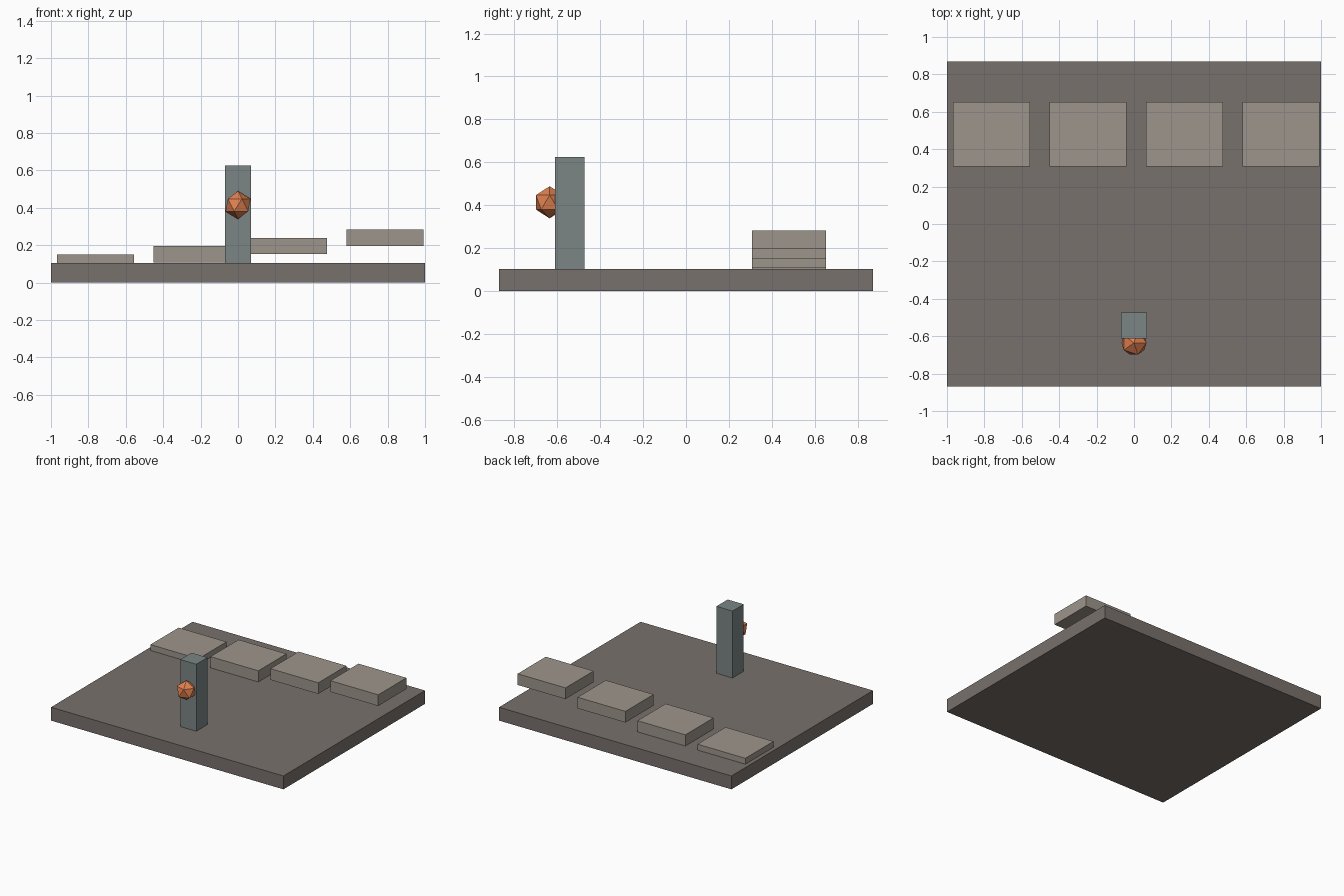
import bpy

if "Cube" in bpy.data.objects:
    bpy.data.objects.remove(bpy.data.objects["Cube"])

def material(name, color):
    m = bpy.data.materials.new(name)
    m.diffuse_color = (*color, 1)
    m.use_nodes = True
    m.node_tree.nodes["Principled BSDF"].inputs["Base Color"].default_value = m.diffuse_color
    return m

stone = material("dark_stone", (0.19, 0.165, 0.15))
slab = material("light_stone", (0.34, 0.30, 0.26))
slate = material("slate", (0.20, 0.235, 0.235))
orange = material("orange", (0.75, 0.22, 0.08))

def box(name, x, y, z, mat):
    """Box from (min, max) ranges on each axis."""
    r = (x, y, z)
    bpy.ops.mesh.primitive_cube_add(size=1, location=[(a + b) / 2 for a, b in r])
    o = bpy.context.object
    o.name = name
    o.scale = [b - a for a, b in r]
    bpy.ops.object.transform_apply(location=False, rotation=False, scale=True)
    o.data.materials.append(mat)
    return o

# Ground plate
box("base_plate", (-1, 1), (-0.87, 0.87), (0, 0.104), stone)

# Four rising steps
for i in range(4):
    cx = -0.762 + 0.516 * i
    top = 0.150 + 0.0445 * i
    box(f"step_{i + 1}", (cx - 0.206, cx + 0.206), (0.307, 0.653),
        (top - 0.087, top), slab)

# Post with a faceted gem on its front
box("post", (-0.069, 0.069), (-0.611, -0.473), (0.09, 0.625), slate)
bpy.ops.mesh.primitive_ico_sphere_add(subdivisions=1, radius=0.075,
                                      location=(0, -0.635, 0.414))
gem = bpy.context.object
gem.name = "gem"
gem.data.materials.append(orange)
